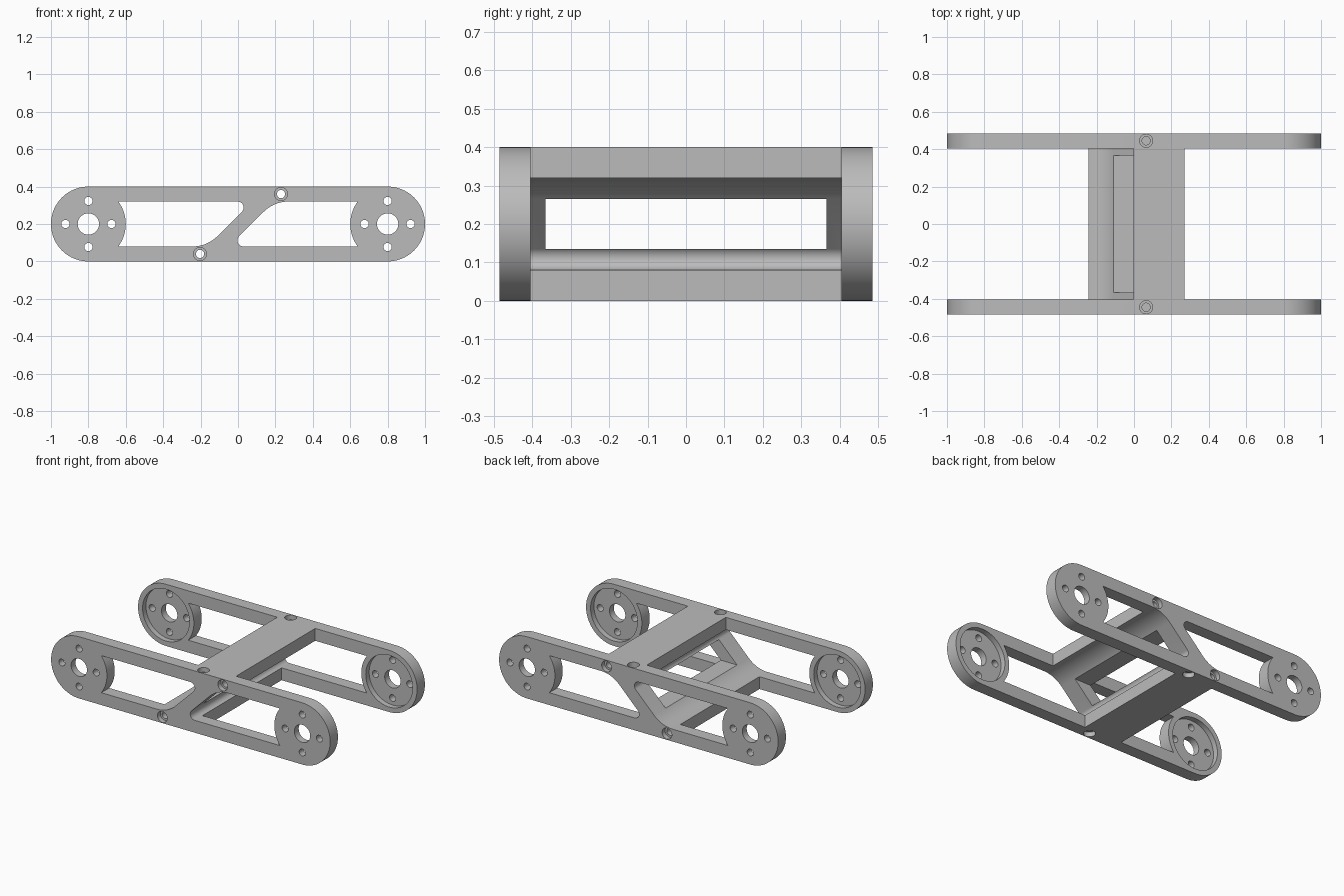
import bpy, bmesh, math

if "Cube" in bpy.data.objects:
    bpy.data.objects.remove(bpy.data.objects["Cube"], do_unlink=True)

grey = bpy.data.materials.new("machined grey")
grey.use_nodes = True
COLOUR = (0.5, 0.5, 0.5, 1)
grey.diffuse_color = COLOUR
grey.node_tree.nodes["Principled BSDF"].inputs["Base Color"].default_value = COLOUR

R = 0.2            # hub radius and half height
HUB = 0.8          # hub distance from the middle
BAR = 0.08         # bar and plate thickness
OUT = 0.485        # outer plate face
INN = OUT - BAR    # inner plate face
MID = 0.0135       # web centre


def arc(cx, cz, r, start, end, n=16):
    return [(cx + r * math.cos(math.radians(start + (end - start) * i / n)),
             cz + r * math.sin(math.radians(start + (end - start) * i / n)))
            for i in range(n + 1)]


def circle(cx, cz, r, n=40):
    return arc(cx, cz, r, 0, 360, n)[:-1]


def prism(name, pts, low, high, axis="y"):
    """Extrude a flat outline along an axis."""
    place = {"x": lambda u, v, w: (w, u, v),
             "y": lambda u, v, w: (u, w, v),
             "z": lambda u, v, w: (u, v, w)}[axis]
    bm = bmesh.new()
    a = [bm.verts.new(place(u, v, low)) for u, v in pts]
    b = [bm.verts.new(place(u, v, high)) for u, v in pts]
    bm.faces.new(a)
    bm.faces.new(b[::-1])
    for i in range(len(pts)):
        j = (i + 1) % len(pts)
        bm.faces.new((a[i], b[i], b[j], a[j]))
    bmesh.ops.recalc_face_normals(bm, faces=bm.faces)
    mesh = bpy.data.meshes.new(name)
    bm.to_mesh(mesh)
    bm.free()
    obj = bpy.data.objects.new(name, mesh)
    bpy.context.collection.objects.link(obj)
    return obj


def activate(obj):
    bpy.ops.object.select_all(action="DESELECT")
    obj.select_set(True)
    bpy.context.view_layer.objects.active = obj


def cut(obj, pts, low, high, axis="y"):
    cutter = prism("cutter", pts, low, high, axis)
    mod = obj.modifiers.new("cut", "BOOLEAN")
    mod.operation = "DIFFERENCE"
    mod.solver = "EXACT"
    mod.object = cutter
    activate(obj)
    bpy.ops.object.modifier_apply(modifier=mod.name)
    bpy.data.objects.remove(cutter, do_unlink=True)


def finish(obj):
    obj.data.materials.clear()
    obj.data.materials.append(grey)
    activate(obj)
    bpy.ops.object.shade_smooth_by_angle(angle=math.radians(30))


def turned(pts):
    """Half turn about the middle of the web."""
    return [(2 * MID - x, 2 * R - z) for x, z in pts]


# Left face of the slanted web: wide fillet, straight slope, tight fillet
web_left = arc(-0.243, 0.268, 0.188, -90, -45) + arc(-0.002, 0.288, 0.032, -45, 90)
web_right = turned(web_left)

hub_arc = math.degrees(math.asin((R - BAR) / R))
left_window = web_left + arc(-HUB, R, R, hub_arc, -hub_arc)
right_window = web_right + arc(HUB, R, R, 180 + hub_arc, 180 - hub_arc)

# Screw positions: crosswise (x, z) and vertical (x)
SIDE_SCREWS = [(0.23, 2 * R - BAR / 2), (2 * MID - 0.23, BAR / 2)]
TOP_X = 0.065

# Side plates
outline = arc(HUB, R, R, -90, 90, 40) + arc(-HUB, R, R, 90, 270, 40)


def span(s, a, b):
    return min(s * a, s * b), max(s * a, s * b)


for name, s in (("front_side_plate", -1), ("back_side_plate", 1)):
    plate = prism(name, outline, *span(s, INN, OUT))
    through = span(s, INN - 0.1, OUT + 0.1)
    cut(plate, left_window, *through)
    cut(plate, right_window, *through)
    for hx in (-HUB, HUB):
        # bearing recess on the inner face, then shaft and bolt holes
        cut(plate, circle(hx, R, 0.168, 64), *span(s, INN - 0.1, INN + 0.035))
        cut(plate, circle(hx, R, 0.057), *through)
        for k in range(4):
            a = k * math.pi / 2
            cut(plate, circle(hx + 0.123 * math.cos(a), R + 0.123 * math.sin(a), 0.022, 24),
                *through)
    for x, z in SIDE_SCREWS:
        cut(plate, circle(x, z, 0.022, 24), *through)
        cut(plate, circle(x, z, 0.035, 32), *span(s, OUT - 0.03, OUT + 0.1))
    # vertical screws through the bars
    y = s * (OUT + INN) / 2
    top = 2 * R
    low_x = 2 * MID - TOP_X
    for r, depth in ((0.022, 0.12), (0.035, 0.03)):
        cut(plate, circle(TOP_X, y, r, 32), top - depth, top + 0.1, "z")
        cut(plate, circle(low_x, y, r, 32), -0.1, depth, "z")
    finish(plate)

# Cross brace: lower shelf, slanted web and upper shelf in one profile
left_edge = [(-0.243, 0)] + web_left + [(-0.002, 2 * R)]
brace = prism("cross_brace", left_edge + turned(left_edge), -INN, INN)
opening = [(-0.366, 0.135), (0.366, 0.135), (0.366, 0.265), (-0.366, 0.265)]
cut(brace, opening, -0.5, 0.5, "x")
for x, z in SIDE_SCREWS:
    cut(brace, circle(x, z, 0.022, 24), -1, 1)
finish(brace)
